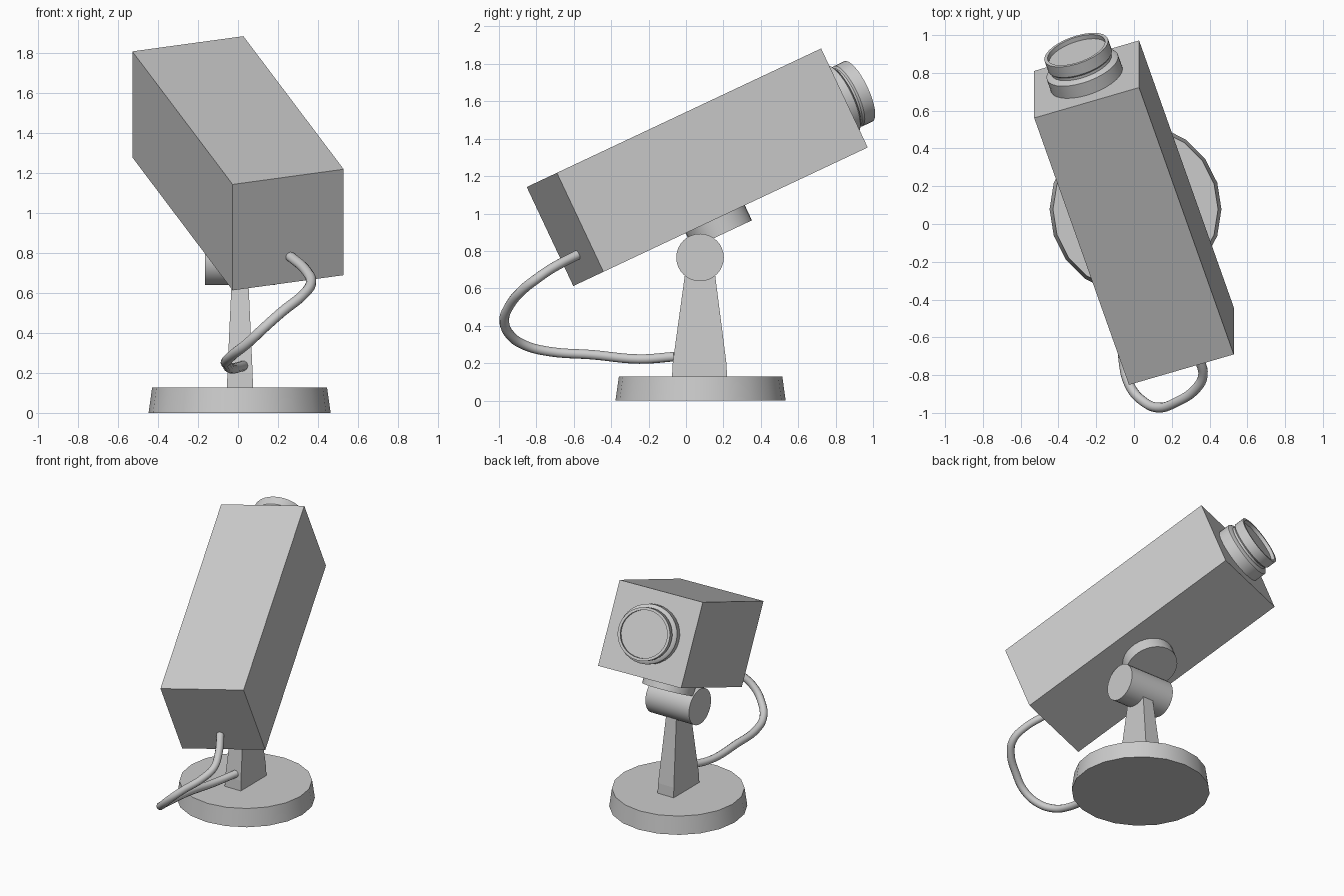
import bpy, bmesh
from math import radians, cos, sin, pi
from mathutils import Matrix, Vector

if "Cube" in bpy.data.objects:
    bpy.data.objects.remove(bpy.data.objects["Cube"])

# Tilted frame shared by housing, lens and swivel plate
TILT = (Matrix.Translation((0, 0.06, 1.2475))
        @ Matrix.Rotation(radians(25.2), 4, 'X')
        @ Matrix.Rotation(radians(17.8), 4, 'Z'))
HALF = Vector((0.2915, 0.82, 0.2925))


def add_mesh(name, verts, faces, matrix=Matrix(), smooth=False):
    me = bpy.data.meshes.new(name)
    me.from_pydata([tuple(v) for v in verts], [], faces)
    bm = bmesh.new()
    bm.from_mesh(me)
    bmesh.ops.recalc_face_normals(bm, faces=bm.faces)
    bm.to_mesh(me)
    bm.free()
    ob = bpy.data.objects.new(name, me)
    bpy.context.collection.objects.link(ob)
    ob.matrix_world = matrix
    if smooth:
        bpy.ops.object.select_all(action='DESELECT')
        ob.select_set(True)
        bpy.context.view_layer.objects.active = ob
        bpy.ops.object.shade_smooth_by_angle(angle=radians(35))
    return ob


def loft(name, rings, matrix=Matrix(), smooth=False):
    """Skin a list of equal-size vertex rings and cap both ends."""
    n, m = len(rings[0]), len(rings)
    faces = [(r * n + i, r * n + (i + 1) % n, (r + 1) * n + (i + 1) % n, (r + 1) * n + i)
             for r in range(m - 1) for i in range(n)]
    faces += [tuple(range(n)), tuple(range((m - 1) * n, m * n))]
    return add_mesh(name, [v for ring in rings for v in ring], faces, matrix, smooth)


def lathe(name, profile, sides, matrix=Matrix()):
    """Revolve (radius, height) points around local z."""
    rings = [[(r * cos(2 * pi * i / sides), r * sin(2 * pi * i / sides), z)
              for i in range(sides)] for r, z in profile]
    return loft(name, rings, matrix, True)


def rect(x0, x1, y0, y1, z):
    return [(x0, y0, z), (x1, y0, z), (x1, y1, z), (x0, y1, z)]


# Round foot
lathe("base", [(0.455, 0), (0.437, 0.128)], 20, Matrix.Translation((0.008, 0.078, 0)))

# Tapered post
loft("post", [rect(-0.055, 0.075, -0.075, 0.22, 0.12),
              rect(-0.053, 0.073, -0.071, 0.216, 0.20),
              rect(-0.03, 0.05, -0.002, 0.152, 0.70)])

# Horizontal pivot barrel
lathe("pivot", [(0.127, -0.175), (0.127, 0.175)], 32,
      Matrix.Translation((0.01, 0.075, 0.765)) @ Matrix.Rotation(pi / 2, 4, 'Y'))

# Swivel plate under the housing
plate = Matrix.Translation((0.01, 0.157, 0.968)) @ Matrix.Rotation(radians(25.2), 4, 'X')
lathe("swivel_plate", [(0.175, -0.087), (0.175, 0.005)], 32, plate)

# Camera housing
hx, hy, hz = HALF
loft("housing", [rect(-hx, hx, -hy, hy, -hz), rect(-hx, hx, -hy, hy, hz)], TILT)

# Lens barrel with collar, groove and recessed glass
lens = TILT @ Matrix.Translation((0, hy, 0)) @ Matrix.Rotation(-pi / 2, 4, 'X')
lathe("lens", [(0.2, -0.01), (0.2, 0.075), (0.183, 0.088), (0.168, 0.09), (0.168, 0.105),
               (0.178, 0.115), (0.178, 0.18), (0.16, 0.18), (0.16, 0.155)], 32, lens)

# Cable from the rear of the housing to the post
path = [(0.255, -0.565, 0.787), (0.345, -0.72, 0.705), (0.365, -0.80, 0.65),
        (0.33, -0.87, 0.595), (0.22, -0.945, 0.505), (0.13, -0.972, 0.425),
        (0.05, -0.94, 0.35), (-0.02, -0.86, 0.295), (-0.055, -0.73, 0.262),
        (-0.055, -0.5, 0.245), (-0.03, -0.25, 0.222), (0.025, -0.06, 0.235)]
curve = bpy.data.curves.new("cable", 'CURVE')
curve.dimensions = '3D'
curve.bevel_depth = 0.026
curve.bevel_resolution = 3
curve.resolution_u = 6
curve.use_fill_caps = True
spline = curve.splines.new('BEZIER')
spline.bezier_points.add(len(path) - 1)
for point, co in zip(spline.bezier_points, path):
    point.co = co
    point.handle_left_type = point.handle_right_type = 'AUTO'
cable = bpy.data.objects.new("cable", curve)
bpy.context.collection.objects.link(cable)
